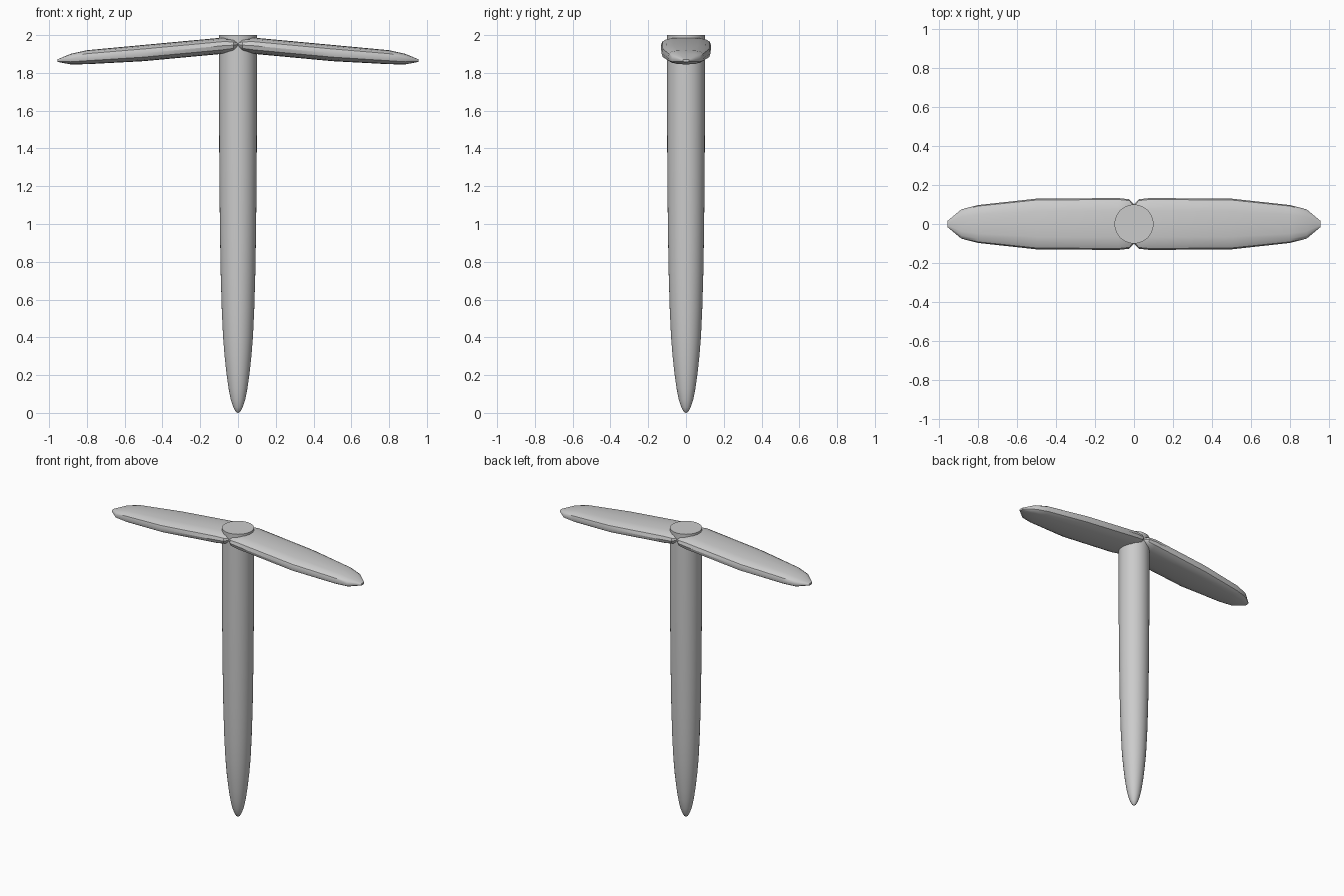
import bpy, bmesh, math

if "Cube" in bpy.data.objects:
    bpy.data.objects.remove(bpy.data.objects["Cube"])


def loft(name, rings, angle):
    # Skin a list of closed rings and cap both ends
    bm = bmesh.new()
    loops = [[bm.verts.new(p) for p in ring] for ring in rings]
    n = len(loops[0])
    for a, b in zip(loops, loops[1:]):
        for i in range(n):
            j = (i + 1) % n
            bm.faces.new((a[i], a[j], b[j], b[i]))
    bm.faces.new(loops[0])
    bm.faces.new(loops[-1])
    bmesh.ops.recalc_face_normals(bm, faces=bm.faces)
    mesh = bpy.data.meshes.new(name)
    bm.to_mesh(mesh)
    bm.free()
    obj = bpy.data.objects.new(name, mesh)
    bpy.context.collection.objects.link(obj)
    bpy.ops.object.select_all(action='DESELECT')
    obj.select_set(True)
    bpy.context.view_layer.objects.active = obj
    bpy.ops.object.shade_smooth_by_angle(angle=math.radians(angle))
    return obj


def oval(n, power):
    # Unit superellipse outline
    pts = []
    for i in range(n):
        c, s = math.cos(2 * math.pi * i / n), math.sin(2 * math.pi * i / n)
        pts.append((math.copysign(abs(c) ** (2 / power), c),
                    math.copysign(abs(s) ** (2 / power), s)))
    return pts


# Tapered round shaft: (z, radius)
shaft_profile = [(0, 0.003), (0.008, 0.013), (0.03, 0.025), (0.07, 0.038),
                 (0.13, 0.05), (0.2, 0.06), (0.3, 0.071), (0.4, 0.079),
                 (0.55, 0.086), (0.75, 0.092), (1.0, 0.096), (1.3, 0.099),
                 (1.6, 0.1), (2.0, 0.1)]
circle = oval(40, 2)
loft("shaft", [[(r * c, r * s, z) for c, s in circle] for z, r in shaft_profile], 40)

# Drooping blades: (x, half width, centre z, half thickness)
blade_sections = [(0.0, 0.10, 1.95, 0.018), (0.025, 0.127, 1.947, 0.034),
                  (0.08, 0.133, 1.944, 0.043), (0.5, 0.13, 1.905, 0.043),
                  (0.8, 0.097, 1.883, 0.037), (0.885, 0.075, 1.873, 0.028),
                  (0.955, 0.017, 1.865, 0.007)]
section = oval(16, 2.8)
for side, name in ((1, "right_blade"), (-1, "left_blade")):
    loft(name, [[(side * x, w * c, z + h * s) for c, s in section]
                for x, w, z, h in blade_sections], 35)
